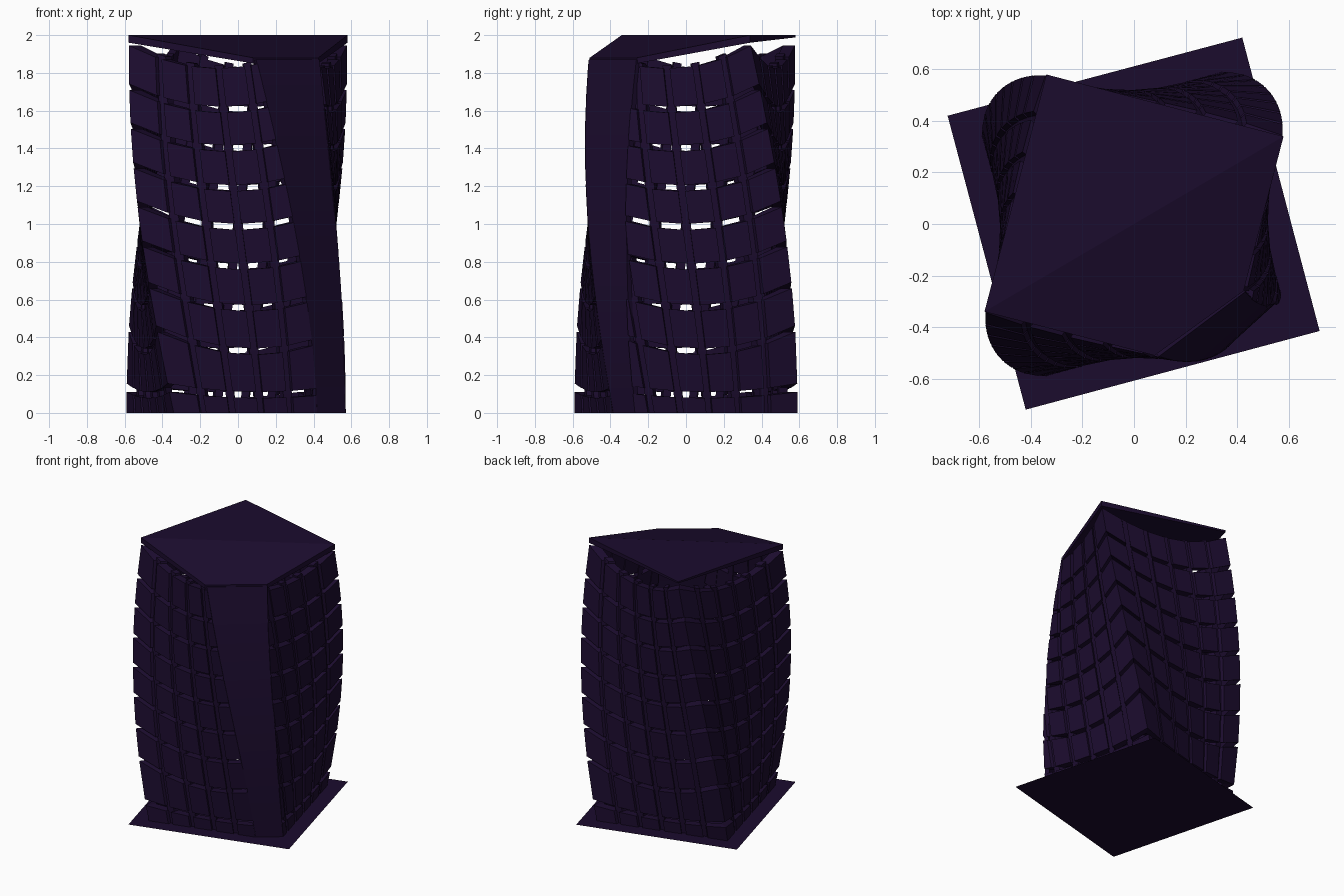
import bpy, math

if "Cube" in bpy.data.objects:
    bpy.data.objects.remove(bpy.data.objects["Cube"])

mat = bpy.data.materials.new("dark_purple")
mat.diffuse_color = (0.011, 0.0035, 0.027, 1)
mat.use_nodes = True
mat.node_tree.nodes["Principled BSDF"].inputs["Base Color"].default_value = mat.diffuse_color
COLS = 6
GAPS = [0.0, 0.095, 0.325, 0.555, 0.775, 0.985, 1.19, 1.40, 1.605, 1.84]


def half(z):
    # half width of the square plan, bulging at mid height
    return 0.462 - 0.006 * (z - 1) + 0.045 * (1 - (z - 1) ** 2)


def twist(x, y, z):
    a = math.radians(15 * (1 - z))
    return (x * math.cos(a) - y * math.sin(a), x * math.sin(a) + y * math.cos(a), z)


def cut(k, z):
    # range of u on face k, shortened at the chamfered front right corner
    lo, hi = -1.0, 1.0
    if k == 0:
        hi = 1 - (0.17 + 0.05 * z) / half(z)
    if k == 1:
        lo = -1 + (0.07 + 0.13 * z) / half(z)
    return lo, hi


def point(k, u, z, off):
    # point on face k (0 front, 1 right, 2 back, 3 left), rows sag mid-face
    lo, hi = cut(k, z)
    u = min(max(u, lo), hi)
    z += 0.12 * u * u * min(1, z / 0.3)
    r = half(z) + off
    x, y = u * r, -r
    for _ in range(k):
        x, y = -y, x
    return twist(x, y, z)


def make(name, verts, faces):
    me = bpy.data.meshes.new(name)
    me.from_pydata(verts, [], faces)
    me.materials.append(mat)
    ob = bpy.data.objects.new(name, me)
    bpy.context.collection.objects.link(ob)
    return ob


def add_box(verts, faces, k, u0, u1, z0, z1, inner, outer):
    n = len(verts)
    for off in (inner, outer):
        for u, z in ((u0, z0), (u1, z0), (u1, z1), (u0, z1)):
            verts.append(point(k, u, z, off))
    for f in ((3, 2, 1, 0), (4, 5, 6, 7), (0, 1, 5, 4), (1, 2, 6, 5), (2, 3, 7, 6), (3, 0, 4, 7)):
        faces.append([n + i for i in f])


# Facade panels and the vertical strips behind their joints
for k, side in enumerate(("front", "right", "back", "left")):
    pv, pf, sv, sf = [], [], [], []
    for r in range(len(GAPS) - 1):
        z0 = GAPS[r] + (0.016 if r else 0)
        z1 = GAPS[r + 1] - 0.016
        lo, hi = cut(k, (z0 + z1) / 2)
        for c in range(COLS):
            a, b = -1 + 2 * c / COLS, -1 + 2 * (c + 1) / COLS
            u0 = a + (0.035 if c else 0)
            u1 = b - (0.035 if c < COLS - 1 else 0)
            if u1 > lo + 0.02 and u0 < hi - 0.02:
                add_box(pv, pf, k, u0, u1, z0, z1, -0.04, 0.013)
            if c and lo < a < hi:
                add_box(sv, sf, k, a - 0.05, a + 0.05, GAPS[r], GAPS[r + 1], -0.045, -0.005)
    make(side + "_panels", pv, pf)
    make(side + "_strips", sv, sf)

# Solid chamfer panel on the front right corner
cv, cf = [], []
N = 14
for i in range(N + 1):
    z = 1.87 * i / N
    h = half(z) + 0.012
    cv.append(twist(cut(0, z)[1] * h, -h, z))
    cv.append(twist(h, cut(1, z)[0] * h, z))
    if i:
        n = 2 * i
        cf.append((n - 2, n - 1, n + 1, n))
chamfer = make("corner_panel", cv, cf)
mod = chamfer.modifiers.new("thickness", "SOLIDIFY")
mod.thickness = 0.03
mod.offset = -1

# Folded roof: level at the back, sloping down to the chamfer
top = [(-0.58, -0.34, 2), (0.08, -0.51, 1.88), (0.425, -0.26, 1.88), (0.58, 0.34, 2), (-0.34, 0.58, 2)]
rv = top + [(x, y, z - d) for (x, y, z), d in zip(top, (0.04, 0.03, 0.03, 0.04, 0.012))]
rf = [(0, 1, 2, 3), (0, 3, 4), (8, 7, 6, 5), (9, 8, 5)]
rf += [(i, i + 5, (i + 1) % 5 + 5, (i + 1) % 5) for i in range(5)]
make("roof", rv, rf)

# Ground plate
make("ground_plate", [(-0.723, 0.42, 0), (-0.42, -0.72, 0), (0.72, -0.415, 0), (0.42, 0.723, 0)], [(0, 1, 2, 3)])
